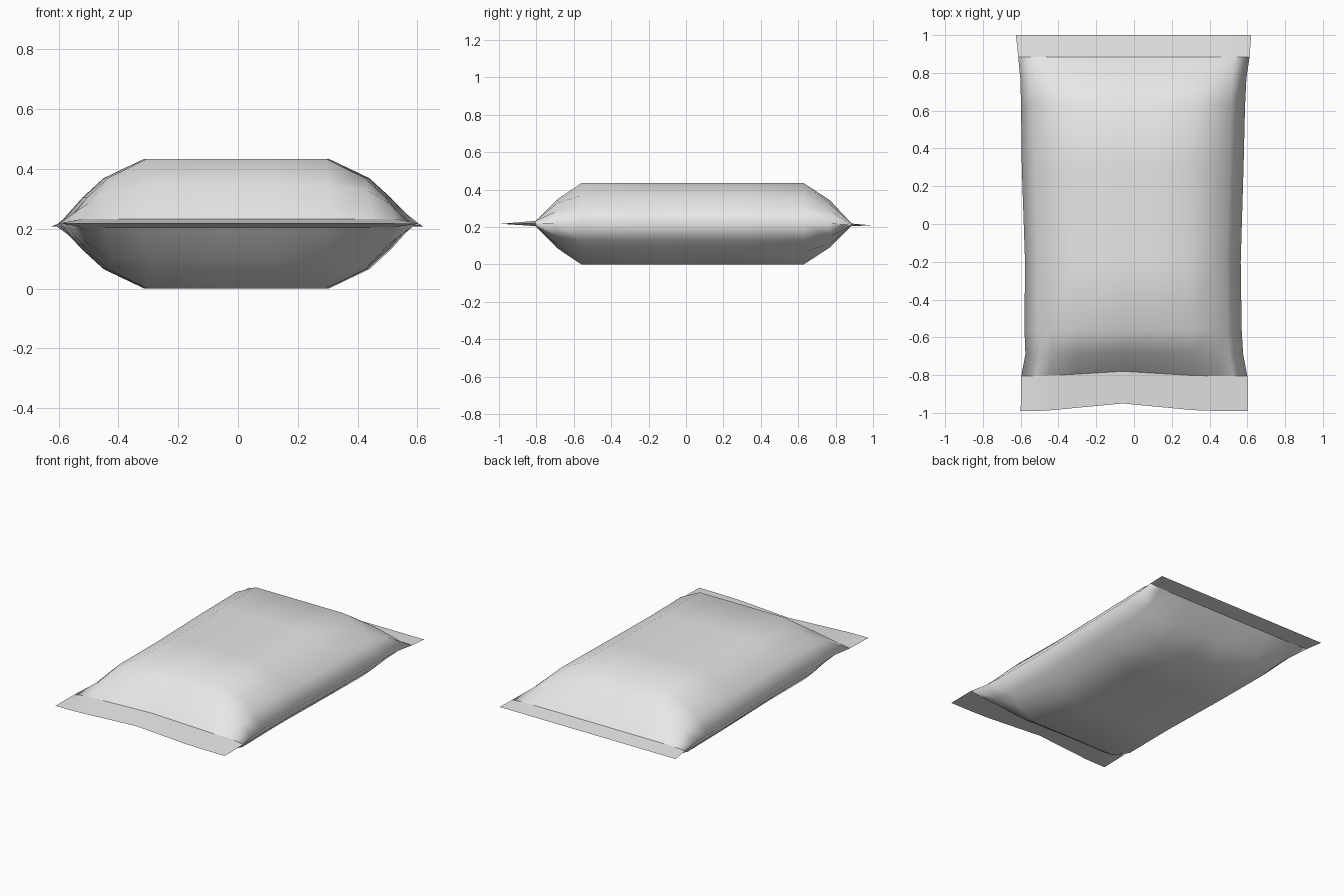
import bpy
import bmesh

cube = bpy.data.objects.get("Cube")
if cube:
    bpy.data.objects.remove(cube, do_unlink=True)

MID = 0.217  # height of the seam and half the thickness of the bag

# Cross profile: position across the half width, fullness
COLUMNS = [(-1, 0), (-0.87, 0.4), (-0.75, 0.7), (-0.52, 1), (-0.1, 1),
           (0.2, 1), (0.52, 1), (0.75, 0.7), (0.87, 0.4), (1, 0)]

# Length profile: y, left x, right x, fullness, ripple of the edge, seam lift
ROWS = [(-0.99, -0.6, 0.6, 0, 0.04, 0.0),
        (-0.805, -0.597, 0.6, 0.065, 0.025, 0.002),
        (-0.69, -0.575, 0.578, 0.6, 0.01, 0),
        (-0.56, -0.58, 0.57, 1, 0, 0),
        (-0.2, -0.577, 0.565, 1, 0, 0),
        (0.3, -0.594, 0.58, 1, 0, 0),
        (0.63, -0.598, 0.588, 1, 0, 0),
        (0.77, -0.602, 0.595, 0.58, 0, 0),
        (0.885, -0.613, 0.612, 0.03, 0, -0.005),
        (1.0, -0.625, 0.62, 0, 0, -0.009)]
SEAL_ROWS = (1, len(ROWS) - 2)


def fullness(across, along, row):
    """Puffiness of the sheet; the seals keep an even thickness."""
    if row in SEAL_ROWS:
        return along if across > 0 else 0
    return 0.5 * (min(across, along) + across * along)


def add_sheet(bm, side):
    """One foil sheet, upper (side 1) or lower (side -1)."""
    grid = []
    for j, (y, left, right, along, ripple, lift) in enumerate(ROWS):
        line = []
        for u, across in COLUMNS:
            x = left + (right - left) * (u + 1) / 2
            bump = ripple * max(0, 1 - abs(u + 0.1) / 0.7)
            z = MID + lift + side * MID * fullness(across, along, j)
            line.append(bm.verts.new((x, y + bump, z)))
        grid.append(line)
    for a, b in zip(grid, grid[1:]):
        for i in range(len(COLUMNS) - 1):
            quad = [a[i], a[i + 1], b[i + 1], b[i]]
            bm.faces.new(quad if side > 0 else quad[::-1])
    # Crisp crease where the puffed body meets each flat seal
    for j in SEAL_ROWS:
        for p, q in zip(grid[j], grid[j][1:]):
            bm.edges.get((p, q)).smooth = False
    for j in (0, len(ROWS) - 1):
        for p, q in zip(grid[j], grid[j][1:]):
            bm.edges.get((p, q)).smooth = False


# Plain foil material
foil = bpy.data.materials.new("light_grey_foil")
foil.use_nodes = True
foil.diffuse_color = (0.8, 0.8, 0.8, 1)
foil.node_tree.nodes["Principled BSDF"].inputs["Base Color"].default_value = (0.8, 0.8, 0.8, 1)

# Pillow bag: two sheets welded along the rim
bm = bmesh.new()
add_sheet(bm, 1)
add_sheet(bm, -1)
bmesh.ops.remove_doubles(bm, verts=bm.verts, dist=0.0005)
bmesh.ops.recalc_face_normals(bm, faces=bm.faces)
for face in bm.faces:
    face.smooth = True
# The flat seals also have a sharp outer rim
for edge in bm.edges:
    if all(v.co.y < -0.77 or v.co.y > 0.88 for v in edge.verts):
        if len(edge.link_faces) == 2 and edge.calc_face_angle(0) > 1.0:
            edge.smooth = False
mesh = bpy.data.meshes.new("pillow_bag")
bm.to_mesh(mesh)
bm.free()
mesh.materials.append(foil)
bag = bpy.data.objects.new("pillow_bag", mesh)
bpy.context.collection.objects.link(bag)
